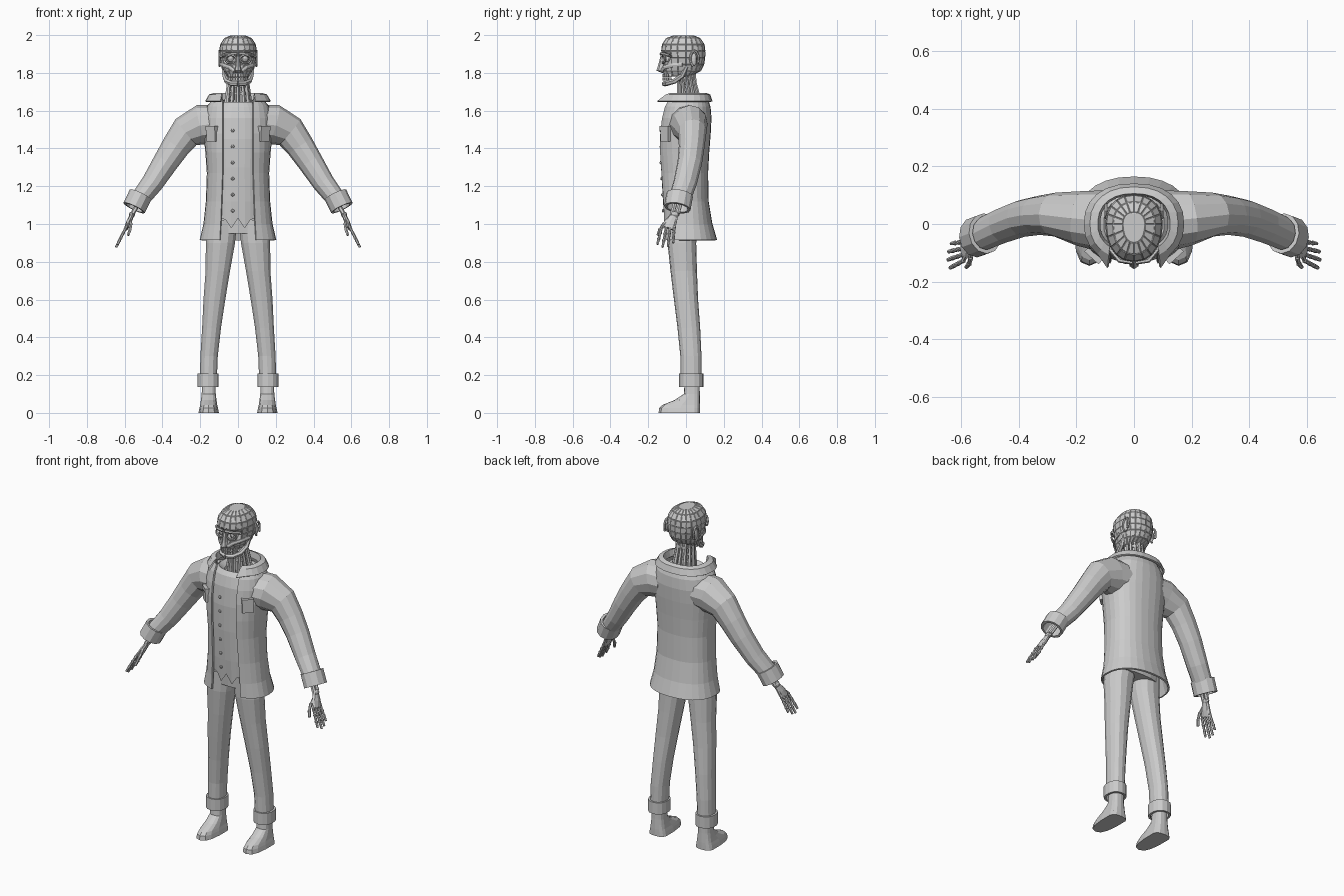
import bpy, bmesh
from math import sin, cos, pi, asin, copysign, radians
from mathutils import Vector, Matrix

if "Cube" in bpy.data.objects:
    bpy.data.objects.remove(bpy.data.objects["Cube"])


def finish(name, bm, mirror=False, solid=0):
    bmesh.ops.recalc_face_normals(bm, faces=bm.faces)
    me = bpy.data.meshes.new(name)
    bm.to_mesh(me)
    bm.free()
    ob = bpy.data.objects.new(name, me)
    bpy.context.collection.objects.link(ob)
    if solid:
        m = ob.modifiers.new("thickness", 'SOLIDIFY')
        m.thickness = solid
        m.offset = 0
    if mirror:
        m = ob.modifiers.new("mirror", 'MIRROR')
        m.merge_threshold = 0.0005
    return ob


def skin(bm, rings, closed=True, caps=(False, False)):
    vs = [[bm.verts.new(p) for p in r] for r in rings]
    n = len(vs[0])
    for a, b in zip(vs, vs[1:]):
        for i in range(n if closed else n - 1):
            j = (i + 1) % n
            bm.faces.new((a[i], a[j], b[j], b[i]))
    for r, c in ((vs[0], caps[0]), (vs[-1], caps[1])):
        if c:
            bm.faces.new(r)
    return vs


def ring(z, hw, f, b, n=20, e=2.3, cx=0, cy=0, gap=0):
    """Horizontal superellipse: half width, front depth, back depth, front gap."""
    t0 = asin(min(1, gap / hw) ** (e / 2)) if gap else 0
    pts = []
    for i in range(n):
        t = t0 + (2 * pi - 2 * t0) * i / (n - 1 if gap else n)
        s, c = sin(t), -cos(t)
        x = copysign(abs(s) ** (2 / e), s) * hw
        y = copysign(abs(c) ** (2 / e), c) * (f if c < 0 else b)
        pts.append((cx + x, cy + y, z))
    return pts


def tube(bm, pts, radii, n=8, caps=(True, True), ref=(0, 1, 0)):
    pts = [Vector(p) for p in pts]
    rings = []
    for i, p in enumerate(pts):
        t = (pts[min(i + 1, len(pts) - 1)] - pts[max(i - 1, 0)]).normalized()
        u = Vector(ref).cross(t).normalized()
        v = t.cross(u)
        r = radii[i] if isinstance(radii, list) else radii
        ru, rv = r if isinstance(r, tuple) else (r, r)
        rings.append([p + u * ru * cos(2 * pi * k / n) + v * rv * sin(2 * pi * k / n)
                      for k in range(n)])
    skin(bm, rings, True, caps)


def box(bm, c, size, rz=0, rx=0):
    m = (Matrix.Translation(c) @ Matrix.Rotation(rz, 4, 'Z') @ Matrix.Rotation(rx, 4, 'X')
         @ Matrix.Diagonal((*size, 1)))
    bmesh.ops.create_cube(bm, size=1, matrix=m)


def ball(bm, c, size, u=10, v=7):
    bmesh.ops.create_uvsphere(bm, u_segments=u, v_segments=v, radius=1,
                              matrix=Matrix.Translation(c) @ Matrix.Diagonal((*size, 1)))


# Open jacket body
bm = bmesh.new()
skin(bm, [ring(*r, n=25, gap=g) for *r, g in (
    (.915, .198, .12, .16, .095), (1.0, .178, .122, .135, .09), (1.12, .165, .128, .115, .085),
    (1.27, .16, .138, .112, .08), (1.38, .168, .145, .118, .08), (1.48, .178, .142, .126, .08),
    (1.56, .176, .132, .13, .08), (1.62, .16, .118, .125, .08), (1.66, .13, .1, .112, .08))],
    closed=False)
finish("jacket_body", bm, solid=.01)

# Turned-down collar with lapel points
bm = bmesh.new()
vs = skin(bm, [ring(*r, n=21, gap=g) for *r, g in (
    (1.655, .122, .095, .105, .085), (1.69, .128, .1, .108, .085),
    (1.682, .15, .12, .125, .085), (1.648, .17, .135, .136, .09))], closed=False)
for v in (vs[3][0], vs[3][-1]):
    v.co.y -= .03
finish("collar", bm, solid=.01)

# Sleeves and turned cuffs
bm = bmesh.new()
tube(bm, [(.12, .012, 1.53), (.19, .02, 1.525), (.275, .033, 1.487), (.33, .03, 1.41),
          (.385, .02, 1.325), (.455, -.005, 1.215), (.525, -.036, 1.125)],
     [(.1, .105), (.108, .095), (.088, .076), (.075, .068), (.067, .065), (.058, .062),
      (.05, .058)], n=12, caps=(True, False))
finish("sleeve", bm, mirror=True)
bm = bmesh.new()
tube(bm, [(.516, -.033, 1.155), (.55, -.046, 1.085)], [(.056, .064)] * 2, n=12,
     caps=(False, False))
finish("sleeve_cuff", bm, mirror=True, solid=.014)

# Chest pockets with flaps
bm = bmesh.new()
box(bm, (.138, -.106, 1.475), (.06, .022, .075), radians(42))
box(bm, (.139, -.108, 1.508), (.066, .026, .024), radians(42))
finish("chest_pocket", bm, mirror=True)

# Buttoned waistcoat with a pointed hem
bm = bmesh.new()
vs = skin(bm, [ring(*r, n=32) for r in (
    (1.0, .15, .112, .09), (1.12, .15, .122, .1), (1.3, .147, .132, .1), (1.45, .155, .134, .11),
    (1.56, .155, .126, .115), (1.62, .13, .11, .11), (1.645, .105, .09, .095),
    (1.62, .075, .06, .085))])
for v in vs[0]:
    if v.co.y < 0:
        v.co.z = min(1.03, .975 + .055 * abs(abs(v.co.x) - .035) / .035)
finish("waistcoat", bm)
bm = bmesh.new()
for i in range(6):
    z = 1.07 + .085 * i
    ball(bm, (-.028, -.121 - .012 * min(1, i / 3), z), (.009, .007, .009), 8, 5)
finish("waistcoat_buttons", bm)

# Trousers: hips, legs and turn-ups
bm = bmesh.new()
skin(bm, [ring(*r) for r in ((.95, .16, .095, .075), (1.03, .158, .1, .09),
                            (1.12, .145, .1, .085))], caps=(True, True))
finish("trouser_hips", bm)
bm = bmesh.new()
skin(bm, [ring(z, hw, d, d, n=14, cx=cx, cy=cy) for z, cx, cy, hw, d in (
    (1.02, .082, -.015, .08, .085), (.9, .093, -.022, .079, .076), (.75, .107, -.012, .066, .07),
    (.6, .125, .0, .059, .064), (.45, .14, .015, .051, .06), (.3, .153, .026, .047, .056),
    (.15, .158, .028, .046, .055))])
finish("trouser_leg", bm, mirror=True)
bm = bmesh.new()
skin(bm, [ring(z, .051, .058, .058, n=14, cx=.158, cy=.028) for z in (.138, .208)])
finish("trouser_cuff", bm, mirror=True, solid=.012)

# Feet
bm = bmesh.new()
skin(bm, [ring(z, hw, f, b, n=14, e=2.8, cx=.155, cy=.03) for z, hw, f, b in (
    (0, .055, .175, .045), (.025, .05, .172, .045), (.042, .046, .155, .045),
    (.068, .042, .09, .044), (.1, .038, .042, .043), (.18, .034, .035, .042))],
    caps=(True, True))
finish("foot", bm, mirror=True)

# Plated skull with sunken eye sockets
bm = bmesh.new()
vs = skin(bm, [ring(*r, n=20, e=2.2) for r in (
    (1.782, .058, .112, .02), (1.812, .076, .122, .078), (1.845, .088, .12, .095),
    (1.88, .095, .122, .1), (1.915, .098, .13, .101), (1.95, .093, .126, .097),
    (1.982, .072, .105, .076), (1.997, .038, .065, .04))], caps=(True, True))
for v in bm.verts:
    if v.co.y < 0 and (Vector((abs(v.co.x), v.co.z)) - Vector((.038, 1.873))).length < .026:
        v.co.y += .028
bmesh.ops.recalc_face_normals(bm, faces=bm.faces)
bmesh.ops.inset_individual(bm, faces=bm.faces[:], thickness=.003, depth=.002)
finish("skull", bm)

# Facial frame: eyes, socket rims, cheek bars and nose
bm = bmesh.new()
ball(bm, (.038, -.098, 1.873), (.018, .018, .018))
finish("eye", bm, mirror=True)
bm = bmesh.new()
rim = [(.039 + .028 * cos(a * pi / 6), -.122 + .4 * max(0, .028 * cos(a * pi / 6)),
        1.873 + .022 * sin(a * pi / 6)) for a in range(13)]
tube(bm, rim, .0055, n=6)
tube(bm, [(.092, -.02, 1.845), (.075, -.075, 1.84), (.045, -.115, 1.83), (.02, -.128, 1.81)],
     (.006, .012), n=6, ref=(0, 0, 1))
tube(bm, [(.006, -.133, 1.9), (.05, -.127, 1.902), (.082, -.088, 1.892)],
     .008, n=6, ref=(0, 0, 1))
finish("face_frame", bm, mirror=True)
bm = bmesh.new()
skin(bm, [ring(z, hw, f, .02, n=8, cy=-.115) for z, hw, f in (
    (1.8, .018, .012), (1.812, .021, .042), (1.835, .014, .034), (1.89, .01, .02))],
    caps=(True, True))
finish("nose", bm)

# Hinged jaw and teeth
bm = bmesh.new()
tube(bm, [(.077, .005, 1.835), (.071, -.02, 1.785), (.06, -.06, 1.757), (.038, -.1, 1.745),
          (0, -.116, 1.742)], [.011, .013, .014, .014, .014], n=6, ref=(0, .3, 1))
tube(bm, [(.05, -.03, 1.765), (.028, -.06, 1.757), (0, -.07, 1.752)], .009, n=6, ref=(0, 0, 1))
finish("jaw", bm, mirror=True)
bm = bmesh.new()
for z in (1.768, 1.786):
    for i in range(10):
        a = radians(-72 + 16 * i)
        box(bm, (.048 * sin(a), -.068 - .05 * cos(a), z), (.011, .01, .015), a)
finish("teeth", bm)

# Ears
bm = bmesh.new()
tube(bm, [(.097, .045 - .022 * cos(a), 1.875 + .042 * sin(a))
          for a in [radians(-70 + 32 * i) for i in range(10)]], .0065, n=6, ref=(1, 0, 0))
ball(bm, (.092, .04, 1.87), (.01, .018, .034))
finish("ear", bm, mirror=True)

# Neck: spine column with a cage of cables
bm = bmesh.new()
tube(bm, [(0, .03, 1.58), (0, .02, 1.7), (0, .008, 1.83)], [.036, .032, .032], n=10)
for i in range(12):
    a = 2 * pi * i / 12
    tube(bm, [(r * sin(a), y - .85 * r * cos(a), z) for r, y, z in (
        (.072, .02, 1.59), (.06, .015, 1.67), (.051, .004, 1.75), (.05, -.002, 1.83))],
        [.012, .011, .009, .009], n=5)
for z, r in ((1.69, .05), (1.73, .046), (1.77, .044)):
    skin(bm, [ring(z + d, r, r * .9, r * .9, n=12, e=2, cy=.01) for d in (-.008, .008)],
         caps=(True, True))
finish("neck", bm)

# Mechanical hands: forearm rods, palm bones, jointed fingers and thumb
bm = bmesh.new()
for dy in (-.014, .014):
    tube(bm, [(.5, -.03 + dy, 1.16), (.558, -.058 + dy, 1.055)], .012, n=6)
ball(bm, (.561, -.06, 1.05), (.016, .026, .016), 8, 6)
tube(bm, [(.562, -.062, 1.045), (.578, -.082, 1.01), (.592, -.096, .978)],
     [(.012, .022), (.014, .032), (.011, .036)], n=8)
for i, length in enumerate((.9, 1.05, 1.0, .82)):
    y0, y1 = -.128 + .022 * i, -.152 + .028 * i
    root, tip = Vector((.593, y0, .982)), Vector((.593 + .05 * length, y1, .982 - .1 * length))
    tube(bm, [(.566, -.074 + .008 * i, 1.04), root], .008, n=6)
    for k in range(3):
        p, q = root.lerp(tip, k / 3), root.lerp(tip, (k + 1) / 3)
        ball(bm, p, (.0095, .0095, .0095), 6, 5)
        tube(bm, [p, q], [.008, .0065], n=6)
thumb = [Vector(p) for p in ((.568, -.08, 1.035), (.567, -.118, 1.0), (.572, -.138, .97),
                             (.582, -.15, .94))]
for p, q in zip(thumb, thumb[1:]):
    ball(bm, p, (.01, .01, .01), 6, 5)
    tube(bm, [p, q], [.009, .007], n=6, ref=(1, 0, 0))
finish("hand", bm, mirror=True)
